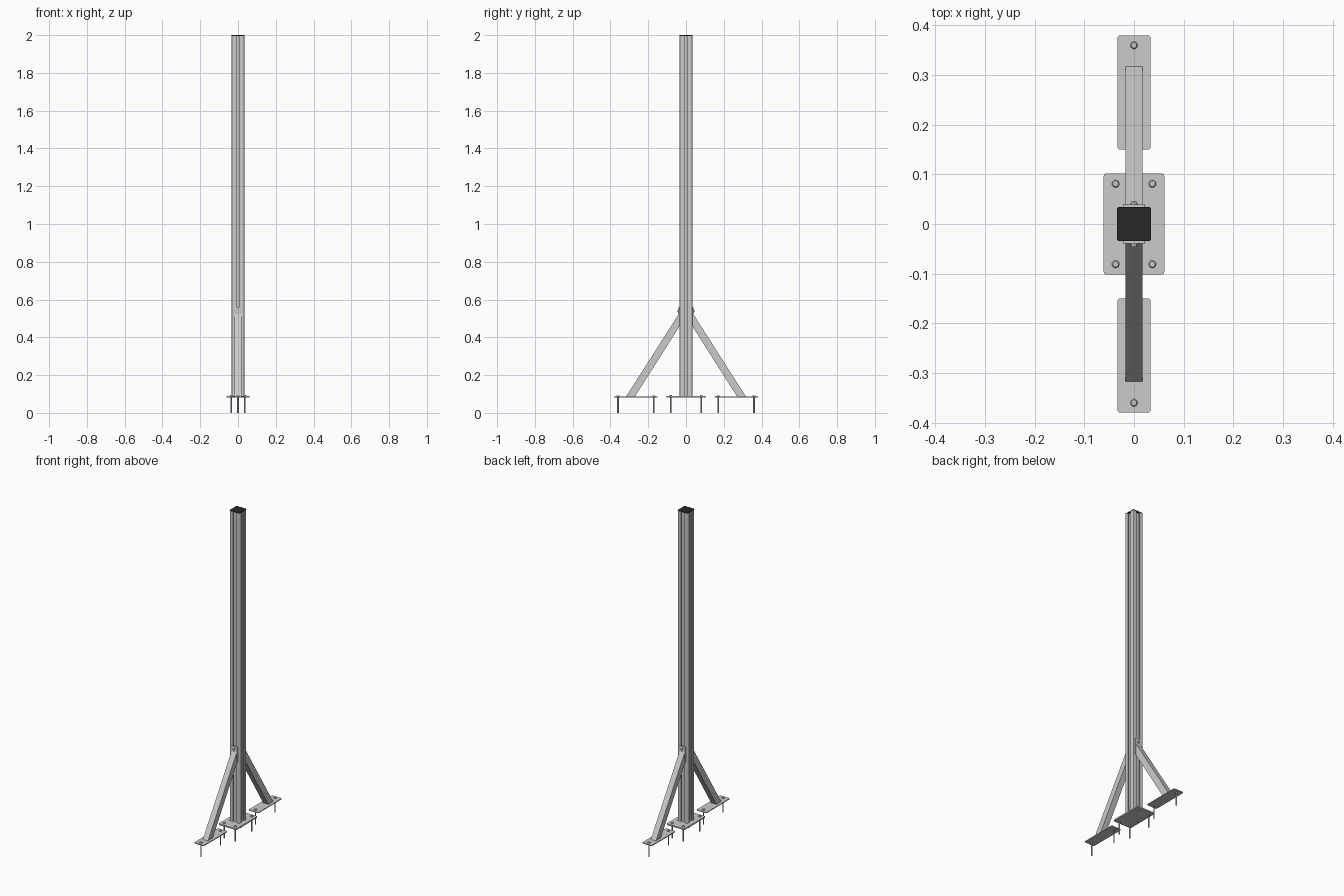
import bpy, bmesh, math
from mathutils import Matrix

if "Cube" in bpy.data.objects:
    bpy.data.objects.remove(bpy.data.objects["Cube"])


def finish(name, bm, mat=None):
    bmesh.ops.recalc_face_normals(bm, faces=bm.faces[:])
    me = bpy.data.meshes.new(name)
    bm.to_mesh(me)
    bm.free()
    ob = bpy.data.objects.new(name, me)
    bpy.context.collection.objects.link(ob)
    if mat:
        me.materials.append(mat)
    return ob


def prism(name, pts, vec, mat=None):
    """Extrude a closed outline of 3D points along vec."""
    bm = bmesh.new()
    f = bm.faces.new([bm.verts.new(p) for p in pts])
    r = bmesh.ops.extrude_face_region(bm, geom=[f], use_keep_orig=True)
    new = [v for v in r["geom"] if isinstance(v, bmesh.types.BMVert)]
    bmesh.ops.translate(bm, verts=new, vec=vec)
    return finish(name, bm, mat)


def rounded(hx, hy, r, n=5):
    """Rounded rectangle outline."""
    pts = []
    for q, (sx, sy) in enumerate([(1, 1), (-1, 1), (-1, -1), (1, -1)]):
        for i in range(n + 1):
            a = math.pi / 2 * (q + i / n)
            pts.append((sx * (hx - r) + r * math.cos(a), sy * (hy - r) + r * math.sin(a)))
    return pts


def plate(name, hx, hy, r, cy, z0, z1, mat=None):
    return prism(name, [(x, y + cy, z0) for x, y in rounded(hx, hy, r)], (0, 0, z1 - z0), mat)


def cyl(bm, r, z0, z1, seg=16, r2=None):
    bmesh.ops.create_cone(bm, cap_ends=True, segments=seg, radius1=r, radius2=r if r2 is None else r2,
                          depth=z1 - z0, matrix=Matrix.Translation((0, 0, (z0 + z1) / 2)))


def anchor(name, x, y, top):
    # shank, washer-like flange and domed head
    bm = bmesh.new()
    cyl(bm, 0.004, 0, top)
    cyl(bm, 0.0075, top, top + 0.003)
    cyl(bm, 0.0075, top + 0.003, top + 0.006, r2=0.0055)
    bmesh.ops.translate(bm, verts=bm.verts[:], vec=(x, y, 0))
    return finish(name, bm)


black = bpy.data.materials.new("cap_black")
black.diffuse_color = (0.02, 0.02, 0.02, 1)
black.use_nodes = True
black.node_tree.nodes["Principled BSDF"].inputs["Base Color"].default_value = black.diffuse_color

# Slotted square post: one side of the section repeated four times
H, R = 0.034, 0.005
side = [(-0.009, -H), (-0.009, -H + 0.004), (-0.017, -H + 0.004), (-0.017, -0.022),
        (0.017, -0.022), (0.017, -H + 0.004), (0.009, -H + 0.004), (0.009, -H)]
side += [(H - R + R * math.sin(a), -H + R - R * math.cos(a))
         for a in [math.pi / 8 * i for i in range(5)]]
section = []
for q in range(4):
    c, s = math.cos(q * math.pi / 2), math.sin(q * math.pi / 2)
    section += [(x * c - y * s, x * s + y * c, 0.09) for x, y in side]
prism("post", section, (0, 0, 1.906))
plate("post_cap", 0.0345, 0.0345, 0.005, 0, 1.996, 2.0, black)

# Base plate with four anchors
plate("base_plate", 0.061, 0.102, 0.006, 0, 0.082, 0.09)
for x in (-0.037, 0.037):
    for y in (-0.081, 0.081):
        anchor("base_anchor", x, y, 0.09)

# Braces, foot plates and brackets on both sides
for s, tag in ((-1, "front"), (1, "back")):
    plate(tag + "_foot_plate", 0.0335, 0.115, 0.006, s * 0.265, 0.082, 0.087)
    for y in (0.17, 0.36):
        anchor(tag + "_foot_anchor", 0, s * y, 0.087)
    outline = [(0.317, 0.087), (0.27, 0.087), (0.036, 0.455), (0.036, 0.527)]
    prism(tag + "_brace", [(-0.0175, s * y, z) for y, z in outline], (0.035, 0, 0))
    prism(tag + "_bracket", [(x, s * 0.034, z + 0.51) for x, z in rounded(0.0225, 0.05, 0.003)],
          (0, s * 0.005, 0))
    # bracket bolt
    bm = bmesh.new()
    cyl(bm, 0.008, 0.039, 0.0415)
    cyl(bm, 0.006, 0.0415, 0.046, seg=6)
    bmesh.ops.transform(bm, verts=bm.verts[:],
                        matrix=Matrix.Translation((0, 0, 0.54)) @ Matrix.Rotation(-s * math.pi / 2, 4, 'X'))
    finish(tag + "_bracket_bolt", bm)
